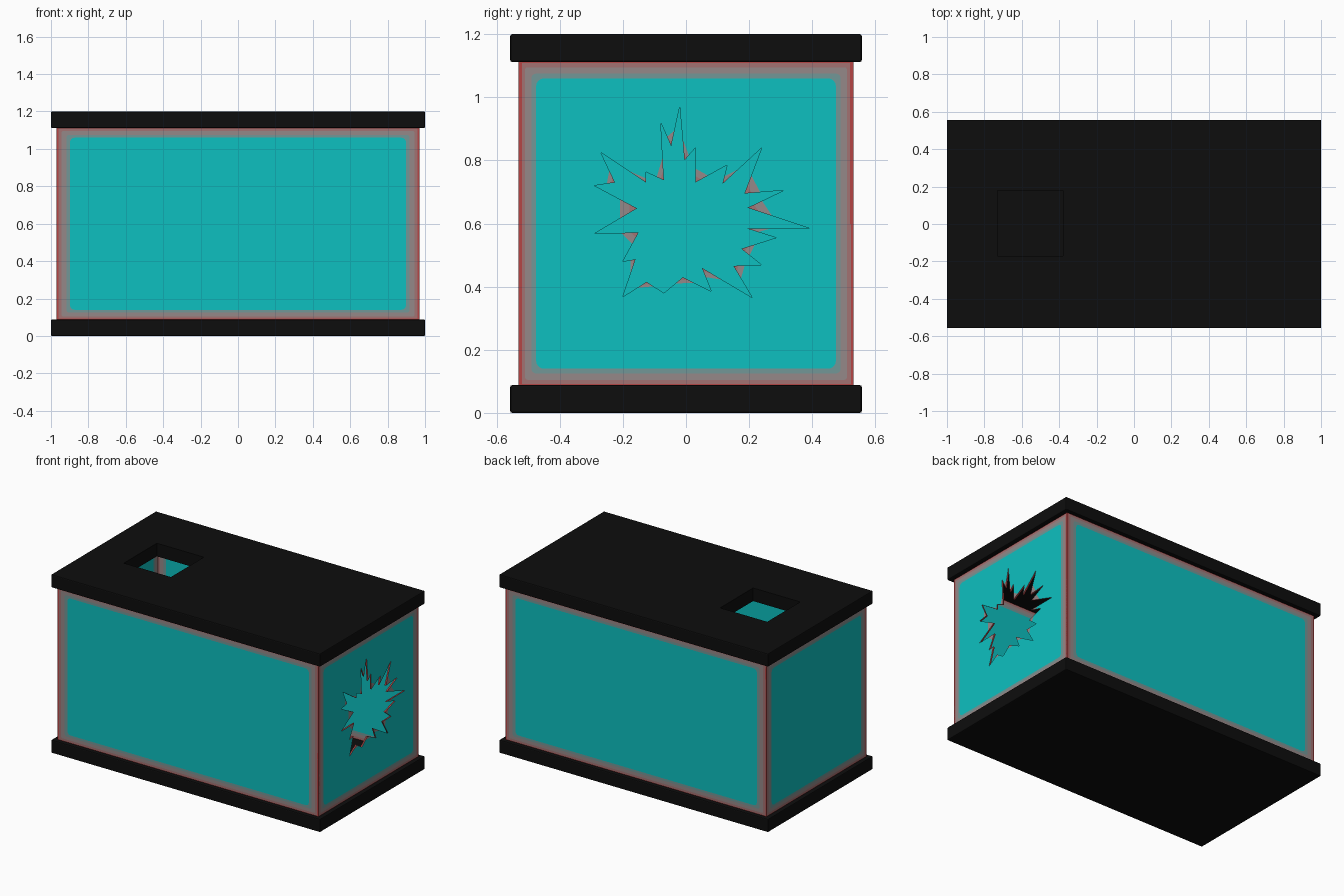
import bpy, bmesh, math
from mathutils import Matrix, Vector

if "Cube" in bpy.data.objects:
    bpy.data.objects.remove(bpy.data.objects["Cube"], do_unlink=True)


def material(name, rgb):
    m = bpy.data.materials.new(name)
    m.use_nodes = True
    m.diffuse_color = (*rgb, 1)
    m.node_tree.nodes["Principled BSDF"].inputs["Base Color"].default_value = (*rgb, 1)
    return m


black = material("black frame", (0.004, 0.004, 0.004))
glass = [
    material("turquoise glass", (0.004, 0.53, 0.53)),
    material("grey teal", (0.17, 0.31, 0.31)),
    material("warm grey", (0.30, 0.25, 0.25)),
    material("rose grey", (0.36, 0.17, 0.17)),
    material("red edge", (0.46, 0.06, 0.06)),
]
TEAL, GREY, ROSE, RED = 1, 2, 3, 4

HALF_X, HALF_Y, HALF_Z, MID_Z = 0.97, 0.53, 0.515, 0.6

# Jagged break: outward spikes alternate with inward shard tips (y, z)
BREAK = [
    (-.02, .97), (-.005, .8), (.03, .84), (.03, .73), (.13, .785), (.115, .725),
    (.24, .84), (.185, .695), (.31, .705), (.195, .65), (.39, .585), (.19, .585),
    (.285, .555), (.175, .52), (.24, .468), (.15, .466), (.21, .365), (.05, .46),
    (.08, .385), (-.01, .43), (-.07, .38), (-.125, .415), (-.2, .368), (-.16, .487),
    (-.2, .48), (-.15, .572), (-.29, .568), (-.155, .648), (-.29, .72), (-.225, .73),
    (-.27, .825), (-.127, .73), (-.127, .763), (-.07, .737), (-.08, .92), (-.047, .845),
]


def rounded_rectangle(bm, w, h, r, steps=4):
    verts = []
    for q, (sx, sy) in enumerate([(1, 1), (-1, 1), (-1, -1), (1, -1)]):
        for s in range(steps + 1):
            a = (q + s / steps) * math.pi / 2
            verts.append(bm.verts.new((sx * (w - r) + r * math.cos(a),
                                       sy * (h - r) + r * math.sin(a), 0)))
    return verts


def loop_edges(bm, verts):
    pairs = zip(verts, verts[1:] + verts[:1])
    return [bm.edges.get(p) or bm.edges.new(p) for p in pairs]


def add_face(bm, verts, index):
    bm.faces.new(verts).material_index = index


def broken_edge(bm):
    """Add the shard tips and return the loop that the pane is filled up to."""
    pts = [Vector((y, z - MID_Z, 0)) for y, z in BREAK]
    count = len(pts)
    loop = []
    for i, p in enumerate(pts):
        if i % 2 == 0:
            loop.append(bm.verts.new(p))
            continue
        before, after = pts[i - 1], pts[(i + 1) % count]
        a, c, d, b = [bm.verts.new(p.lerp(end, t)) for end, t in
                      ((before, .4), (before, .18), (after, .18), (after, .4))]
        add_face(bm, [c, bm.verts.new(p), d], ROSE)
        add_face(bm, [a, c, d, b], GREY)
        loop += [a, b]
    return loop


def pane(name, half_width, distance, angle, side_scale, broken=False):
    bm = bmesh.new()
    # Tinted border bands, from the outer edge inwards
    rings = [rounded_rectangle(bm, half_width - inset * side_scale, HALF_Z - inset, r)
             for inset, r in ((0, .0005), (.007, .002), (.02, .008), (.04, .015), (.055, .025))]
    for outer, inner, index in zip(rings, rings[1:], (RED, ROSE, GREY, TEAL)):
        n = len(outer)
        for i in range(n):
            j = (i + 1) % n
            add_face(bm, [outer[i], outer[j], inner[j], inner[i]], index)
    # Clear middle, filled around the break when there is one
    if broken:
        edges = loop_edges(bm, rings[-1]) + loop_edges(bm, broken_edge(bm))
        bmesh.ops.triangle_fill(bm, edges=edges, use_beauty=True)
    else:
        add_face(bm, rings[-1], 0)
    for f in bm.faces:
        f.normal_update()
        if f.normal.z < 0:
            f.normal_flip()
    bm.transform(Matrix.Translation((0, 0, MID_Z)) @ Matrix.Rotation(angle, 4, "Z")
                 @ Matrix.Translation((0, -distance, 0)) @ Matrix.Rotation(math.pi / 2, 4, "X"))
    ob = make_object(name, bm, glass)
    mod = ob.modifiers.new("thickness", "SOLIDIFY")
    mod.thickness = 0.01
    mod.offset = -1
    mod.material_offset_rim = RED


def make_object(name, bm, materials):
    mesh = bpy.data.meshes.new(name)
    bm.to_mesh(mesh)
    bm.free()
    for m in materials:
        mesh.materials.append(m)
    ob = bpy.data.objects.new(name, mesh)
    bpy.context.collection.objects.link(ob)
    return ob


def box(name, size, centre):
    bm = bmesh.new()
    bmesh.ops.create_cube(bm, size=1)
    bm.transform(Matrix.Translation(centre) @ Matrix.Diagonal((*size, 1)))
    return make_object(name, bm, [black])


# Four glass walls, the one on +x broken
for k, name in enumerate(["front_pane", "broken_side_pane", "back_pane", "side_pane"]):
    long_side = k % 2 == 0
    pane(name, HALF_X if long_side else HALF_Y, HALF_Y if long_side else HALF_X,
         k * math.pi / 2, 1.3 if long_side else 1, broken=(k == 1))

# Base and lid, the lid with a square hatch opening
base = box("base", (2, 1.114, .088), (0, 0, .044))
lid = box("lid", (2, 1.114, .088), (0, 0, 1.156))
cutter = box("hatch_cutter", (.35, .35, .4), (-.555, .005, 1.156))
cutter.hide_render = True
cutter.hide_viewport = True
for ob in (base, lid):
    bevel = ob.modifiers.new("soft edge", "BEVEL")
    bevel.width = 0.006
    bevel.segments = 2
hatch = lid.modifiers.new("hatch", "BOOLEAN")
hatch.operation = "DIFFERENCE"
hatch.solver = "EXACT"
hatch.object = cutter
